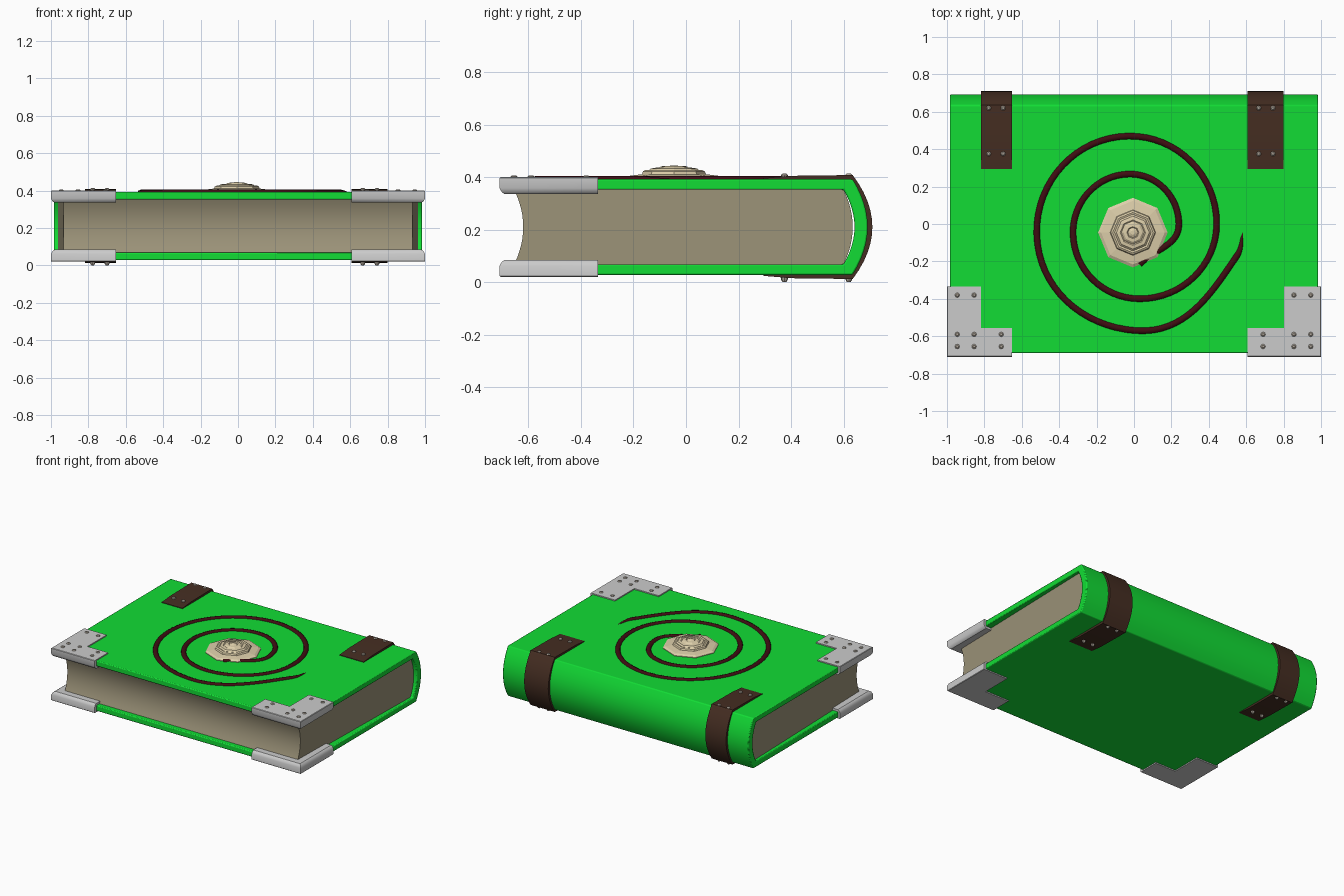
import bpy, bmesh, math

if "Cube" in bpy.data.objects:
    bpy.data.objects.remove(bpy.data.objects["Cube"])

MID = 0.21  # height of the book's mid plane


def material(name, rgb):
    m = bpy.data.materials.new(name)
    m.diffuse_color = (*rgb, 1)
    m.use_nodes = True
    m.node_tree.nodes["Principled BSDF"].inputs["Base Color"].default_value = m.diffuse_color
    return m


GREEN = material("green_leather", (0.006, 0.72, 0.035))
PAPER = material("paper", (0.33, 0.29, 0.19))
BROWN = material("brown_leather", (0.06, 0.027, 0.016))
DARK = material("dark_red", (0.05, 0.004, 0.006))
BONE = material("bone", (0.72, 0.62, 0.40))
STUD = material("stud", (0.45, 0.40, 0.34))


def finish(name, bm, mat=None, smooth=True):
    bmesh.ops.recalc_face_normals(bm, faces=bm.faces)
    me = bpy.data.meshes.new(name)
    bm.to_mesh(me)
    bm.free()
    ob = bpy.data.objects.new(name, me)
    bpy.context.collection.objects.link(ob)
    if mat:
        me.materials.append(mat)
    if smooth:
        bpy.ops.object.select_all(action='DESELECT')
        ob.select_set(True)
        bpy.context.view_layer.objects.active = ob
        bpy.ops.object.shade_smooth_by_angle(angle=math.radians(30))
    return ob


def loft(bm, rings):
    """Join rings of points with quads and cap both ends."""
    vs = [[bm.verts.new(p) for p in r] for r in rings]
    n = len(vs[0])
    for a, b in zip(vs, vs[1:]):
        for i in range(n):
            j = (i + 1) % n
            bm.faces.new((a[i], a[j], b[j], b[i]))
    bm.faces.new(vs[0])
    bm.faces.new(vs[-1])


def arc(y, half, bulge, n=12):
    """Bulging profile from top to bottom, around the mid plane."""
    return [(y + bulge * (1 - t * t), MID + half * t)
            for t in (1 - 2 * i / n for i in range(n + 1))]


def shell(name, outer, inner, x0, x1, mat):
    """C-shaped profile (outer run down, inner run back) swept along x."""
    bm = bmesh.new()
    prof = list(zip(outer, inner))
    rings = [[(x0, *o), (x1, *o), (x1, *i), (x0, *i)] for o, i in prof]
    loft(bm, rings)
    return finish(name, bm, mat)


def c_profile(end_y, end_half, y, half, bulge):
    a = arc(y, half, bulge)
    return [(end_y, MID + end_half)] + a + [(end_y, MID - end_half)]


# cover: both boards and the rounded spine
cover = shell("cover", c_profile(-0.69, 0.182, 0.635, 0.182, 0.057),
              c_profile(-0.69, 0.142, 0.60, 0.142, 0.042), -0.985, 0.985, GREEN)
bev = cover.modifiers.new("soft_edges", 'BEVEL')
bev.width, bev.segments, bev.angle_limit = 0.006, 2, math.radians(50)

# pages: hollow fore edge, rounded back, slightly wider at the spine
bm = bmesh.new()
page = arc(0.60, 0.143, 0.035) + arc(-0.655, 0.143, 0.035)[::-1]
loft(bm, [[(s * (0.933 + 0.03 * (y + 0.65) / 1.28), y, z) for y, z in page]
          for s in (-1, 1)])
finish("pages", bm, PAPER)

# straps over the spine
for side, x0, x1 in (("left", -0.818, -0.652), ("right", 0.607, 0.80)):
    o = arc(0.635, 0.198, 0.075)
    outer = ([(0.295, MID + 0.186), (0.40, MID + 0.195)] + o
             + [(0.40, MID - 0.195), (0.295, MID - 0.186)])
    i = arc(0.628, 0.178, 0.05)
    inner = ([(0.295, MID + 0.178), (0.40, MID + 0.178)] + i
             + [(0.40, MID - 0.178), (0.295, MID - 0.178)])
    shell(side + "_strap", outer, inner, x0, x1, BROWN)


def studs(name, points, z, height, up, mat):
    """Small domed studs."""
    bm = bmesh.new()
    for x, y in points:
        rings = [[(x + r * math.cos(k * math.pi / 4), y + r * math.sin(k * math.pi / 4),
                   z + up * h * height) for k in range(8)]
                 for r, h in ((0.013, -0.6), (0.013, 0.3), (0.007, 1))]
        loft(bm, rings)
    return finish(name, bm, mat)


strap_pts = [(x, y) for x in (-0.777, -0.70, 0.667, 0.743) for y in (0.375, 0.62)]
studs("strap_studs_top", strap_pts, MID + 0.196, 0.008, 1, STUD)
studs("strap_studs_bottom", strap_pts, MID - 0.196, 0.014, -1, STUD)

# metal corner caps: L-shaped, rolled under along the outer edges
CORNERS = (("left", -1, 0.652, 0.818), ("right", 1, 0.607, 0.803))
for side, s, x_in, x_notch in CORNERS:
    for level, flip in (("top", 1), ("bottom", -1)):
        bm = bmesh.new()
        rings = []
        for half, d in ((0.126, 0.018), (0.133, 0.008), (0.148, 0.0),
                        (0.187, 0.0), (0.19, 0.003)):
            X, Y = 1 - d, -0.71 + d
            pts = [(X, Y), (X, -0.335), (x_notch, -0.335), (x_notch, -0.555),
                   (x_in, -0.555), (x_in, Y)]
            rings.append([(s * x, y, MID + flip * half) for x, y in pts])
        loft(bm, rings)
        finish(f"{side}_{level}_corner", bm)
    inner_x = 0.71 if s < 0 else 0.69
    pts = [(s * x, y) for x in (0.855, 0.945) for y in (-0.38, -0.59, -0.655)]
    pts += [(s * inner_x, y) for y in (-0.59, -0.655)]
    studs(side + "_corner_studs", pts, MID + 0.19, 0.007, 1, STUD)

# spiral inlay, tapering to a point
path = [(0.03, -0.215), (0.24, 0.0), (-0.025, 0.267), (-0.326, -0.05), (0.03, -0.40),
        (0.442, 0.0), (-0.03, 0.47), (-0.52, -0.05), (0.01, -0.57), (0.55, -0.17),
        (0.583, -0.04)]
cu = bpy.data.curves.new("spiral", 'CURVE')
cu.dimensions = '3D'
cu.bevel_depth, cu.bevel_resolution, cu.resolution_u = 0.019, 2, 16
cu.use_fill_caps = True
sp = cu.splines.new('BEZIER')
sp.bezier_points.add(len(path) - 1)
for k, (b, (x, y)) in enumerate(zip(sp.bezier_points, path)):
    b.co = (x, y, 0.386)
    b.handle_left_type = b.handle_right_type = 'AUTO'
    b.radius = 0.3 if k == len(path) - 1 else 1
cu.materials.append(DARK)
bpy.context.collection.objects.link(bpy.data.objects.new("spiral_inlay", cu))

# eight-sided stepped boss in the middle
bm = bmesh.new()
steps = [(0.186, 0.38), (0.186, 0.396), (0.17, 0.405), (0.122, 0.411), (0.118, 0.422),
         (0.108, 0.427), (0.098, 0.424), (0.088, 0.433), (0.068, 0.436), (0.062, 0.432),
         (0.05, 0.441), (0.032, 0.443), (0.027, 0.438), (0.012, 0.445)]
loft(bm, [[(-0.006 + r * math.cos(k * math.pi / 4), -0.046 + r * math.sin(k * math.pi / 4), z)
           for k in range(8)] for r, z in steps])
finish("centre_boss", bm, BONE, smooth=False)
